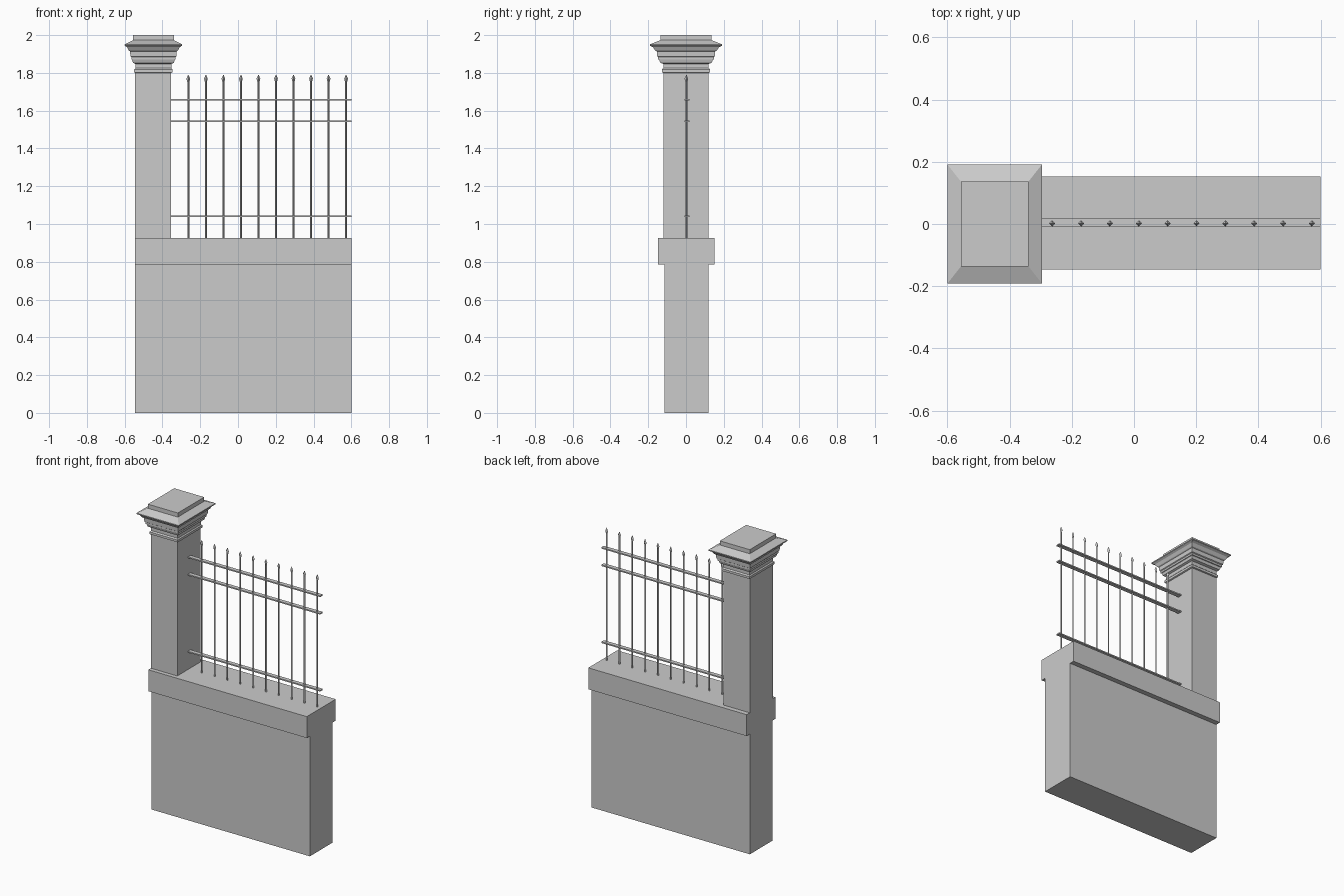
import bpy
import bmesh

cube = bpy.data.objects.get("Cube")
if cube:
    bpy.data.objects.remove(cube, do_unlink=True)

stone = bpy.data.materials.new("grey stone")
stone.use_nodes = True
colour = (0.6, 0.6, 0.6, 1)
stone.diffuse_color = colour
stone.node_tree.nodes["Principled BSDF"].inputs["Base Color"].default_value = colour


def stack(name, rings, x=0.0, y=0.0, diamond=False):
    """Loft rectangular or diamond rings given as (half x, half y, z)."""
    bm = bmesh.new()
    corners = [(1, 0), (0, 1), (-1, 0), (0, -1)] if diamond else [(1, -1), (1, 1), (-1, 1), (-1, -1)]
    loops = [[bm.verts.new((x + cx * hx, y + cy * hy, z)) for cx, cy in corners]
             for hx, hy, z in rings]
    for low, high in zip(loops, loops[1:]):
        for i in range(4):
            j = (i + 1) % 4
            bm.faces.new((low[i], low[j], high[j], high[i]))
    bm.faces.new(loops[0][::-1])
    bm.faces.new(loops[-1])
    bmesh.ops.recalc_face_normals(bm, faces=bm.faces)
    mesh = bpy.data.meshes.new(name)
    bm.to_mesh(mesh)
    bm.free()
    mesh.materials.append(stone)
    obj = bpy.data.objects.new(name, mesh)
    bpy.context.collection.objects.link(obj)
    return obj


def box(name, x0, x1, y0, y1, z0, z1):
    hx, hy = (x1 - x0) / 2, (y1 - y0) / 2
    return stack(name, [(hx, hy, z0), (hx, hy, z1)], (x0 + x1) / 2, (y0 + y1) / 2)


# Low wall with its overhanging coping
LEFT, RIGHT, COPING_TOP = -0.545, 0.6, 0.925
box("wall", LEFT, RIGHT, -0.115, 0.119, 0, 0.785)
box("coping", LEFT, RIGHT, -0.147, 0.152, 0.785, COPING_TOP)

# Pillar
box("pillar", LEFT, -0.355, -0.12, 0.12, COPING_TOP, 1.81)

# Moulded pillar cap: half depth and height, narrower across x
profile = [(0.120, 1.800), (0.128, 1.803), (0.128, 1.818), (0.120, 1.825),
           (0.120, 1.848), (0.136, 1.853), (0.142, 1.870), (0.147, 1.872),
           (0.147, 1.884), (0.153, 1.888), (0.155, 1.914), (0.163, 1.918),
           (0.175, 1.936), (0.191, 1.944), (0.191, 1.951), (0.136, 1.973),
           (0.136, 2.0)]
stack("pillar_cap", [(r * 0.795, r, z) for r, z in profile], x=-0.448)

# Flat horizontal rails
for label, z in (("bottom", 1.04), ("middle", 1.543), ("top", 1.657)):
    box(label + "_rail", -0.356, RIGHT, -0.009, 0.018, z - 0.004, z + 0.004)

# Pickets with spear tips
for i in range(10):
    x = -0.263 + i * 0.0928
    rod, tip = 0.0055, 0.010
    stack(f"picket_{i + 1}",
          [(rod, rod, COPING_TOP - 0.005), (rod, rod, 1.752), (tip, tip, 1.77), (0.001, 0.001, 1.79)],
          x, 0.002, diamond=True)
